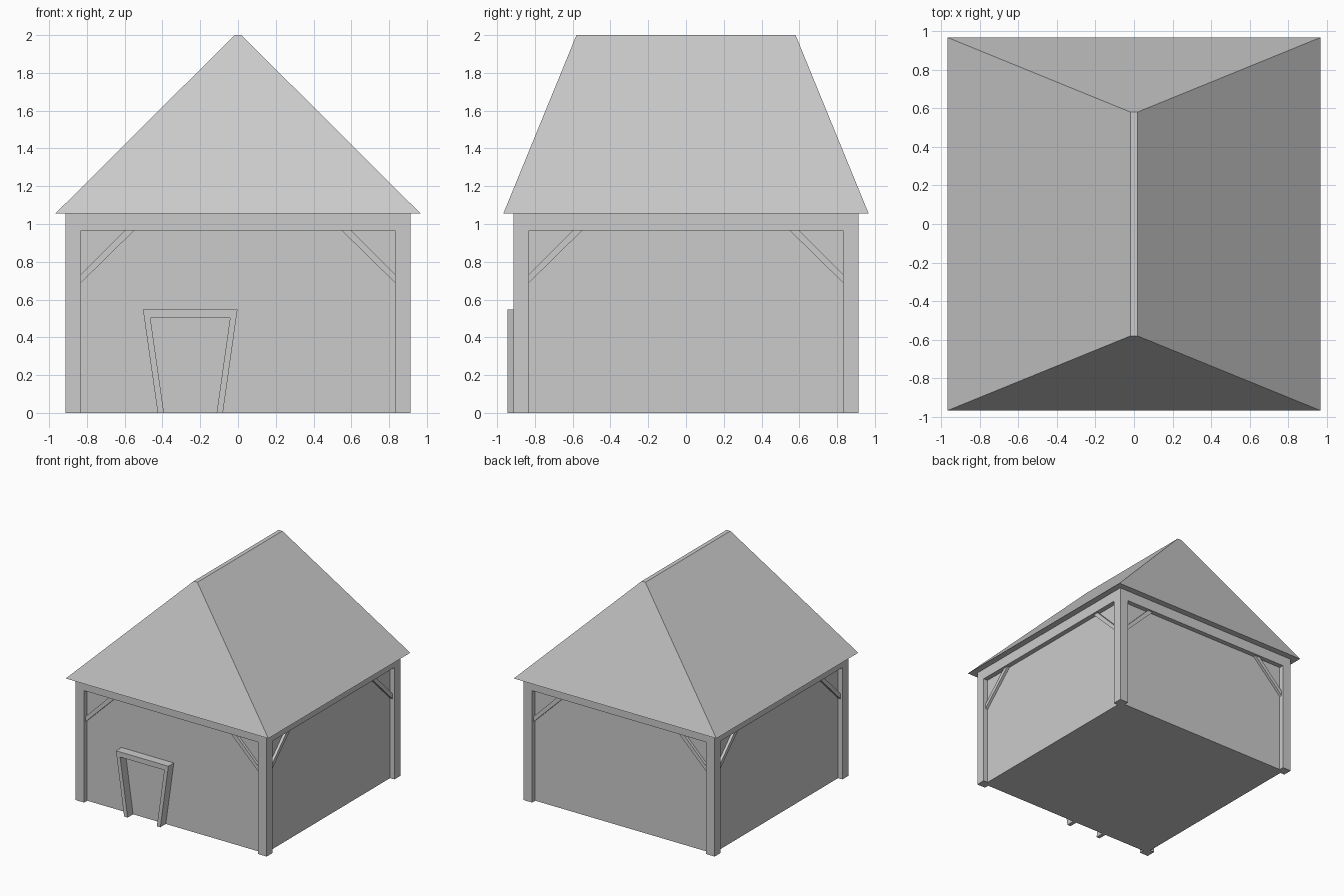
import bpy
import bmesh
from math import pi
from mathutils import Matrix, Vector

if "Cube" in bpy.data.objects:
    bpy.data.objects.remove(bpy.data.objects["Cube"], do_unlink=True)

grey = bpy.data.materials.new("plain_grey")
grey.use_nodes = True
grey.diffuse_color = (0.6, 0.6, 0.6, 1)
grey.node_tree.nodes["Principled BSDF"].inputs["Base Color"].default_value = (0.6, 0.6, 0.6, 1)

EAVE, TOP = 1.055, 2.0        # roof heights
OUT, INNER, WALL = 0.912, 0.83, 0.87  # post faces and wall plane
BEAM = 0.965                  # underside of beams


def add_object(name, bm):
    bmesh.ops.recalc_face_normals(bm, faces=bm.faces)
    mesh = bpy.data.meshes.new(name)
    bm.to_mesh(mesh)
    bm.free()
    mesh.materials.append(grey)
    obj = bpy.data.objects.new(name, mesh)
    bpy.context.collection.objects.link(obj)
    return obj


def box(name, low, high):
    low, high = Vector(low), Vector(high)
    bm = bmesh.new()
    bmesh.ops.create_cube(bm, size=1)
    bmesh.ops.scale(bm, vec=high - low, verts=bm.verts)
    bmesh.ops.translate(bm, vec=(low + high) / 2, verts=bm.verts)
    return add_object(name, bm)


def prism(name, profile, y0, y1, turn=0):
    """Extrude an x-z profile along y, then turn it about z."""
    bm = bmesh.new()
    face = bm.faces.new([bm.verts.new((x, y0, z)) for x, z in profile])
    grown = bmesh.ops.extrude_face_region(bm, geom=[face])["geom"]
    verts = [v for v in grown if isinstance(v, bmesh.types.BMVert)]
    bmesh.ops.translate(bm, vec=(0, y1 - y0, 0), verts=verts)
    bmesh.ops.rotate(bm, verts=bm.verts, cent=(0, 0, 0), matrix=Matrix.Rotation(turn, 3, "Z"))
    return add_object(name, bm)


# Wall body
box("walls", (-WALL, -WALL, 0), (WALL, WALL, EAVE))

# Corner posts
for sx in (-1, 1):
    for sy in (-1, 1):
        xs, ys = sorted((sx * INNER, sx * OUT)), sorted((sy * INNER, sy * OUT))
        box("corner_post", (xs[0], ys[0], 0), (xs[1], ys[1], EAVE))

# Top beams and diagonal braces on each of the four sides
for i, side in enumerate(("front", "left", "back", "right")):
    turn = i * pi / 2
    beam = [(-INNER, BEAM), (INNER, BEAM), (INNER, EAVE), (-INNER, EAVE)]
    prism(side + "_beam", beam, -OUT, -WALL + 0.01, turn)
    for s in (-1, 1):
        brace = [(s * INNER, 0.69), (s * 0.55, BEAM), (s * 0.6, BEAM), (s * INNER, 0.735)]
        prism(side + "_brace", brace, -0.893, -WALL + 0.01, turn)

# Hipped roof with a narrow flat ridge
bm = bmesh.new()
bmesh.ops.create_cube(bm, size=2)
for v in bm.verts:
    if v.co.z > 0:
        v.co = (v.co.x * 0.018, v.co.y * 0.58, TOP)
    else:
        v.co = (v.co.x * 0.967, v.co.y * 0.967, EAVE)
add_object("roof", bm)

# Tapered door frame
frame = [(-0.425, 0), (-0.503, 0.547), (-0.003, 0.547), (-0.08, 0),
         (-0.113, 0), (-0.042, 0.503), (-0.464, 0.503), (-0.392, 0)]
prism("door_frame", frame, -0.945, -WALL + 0.005)
